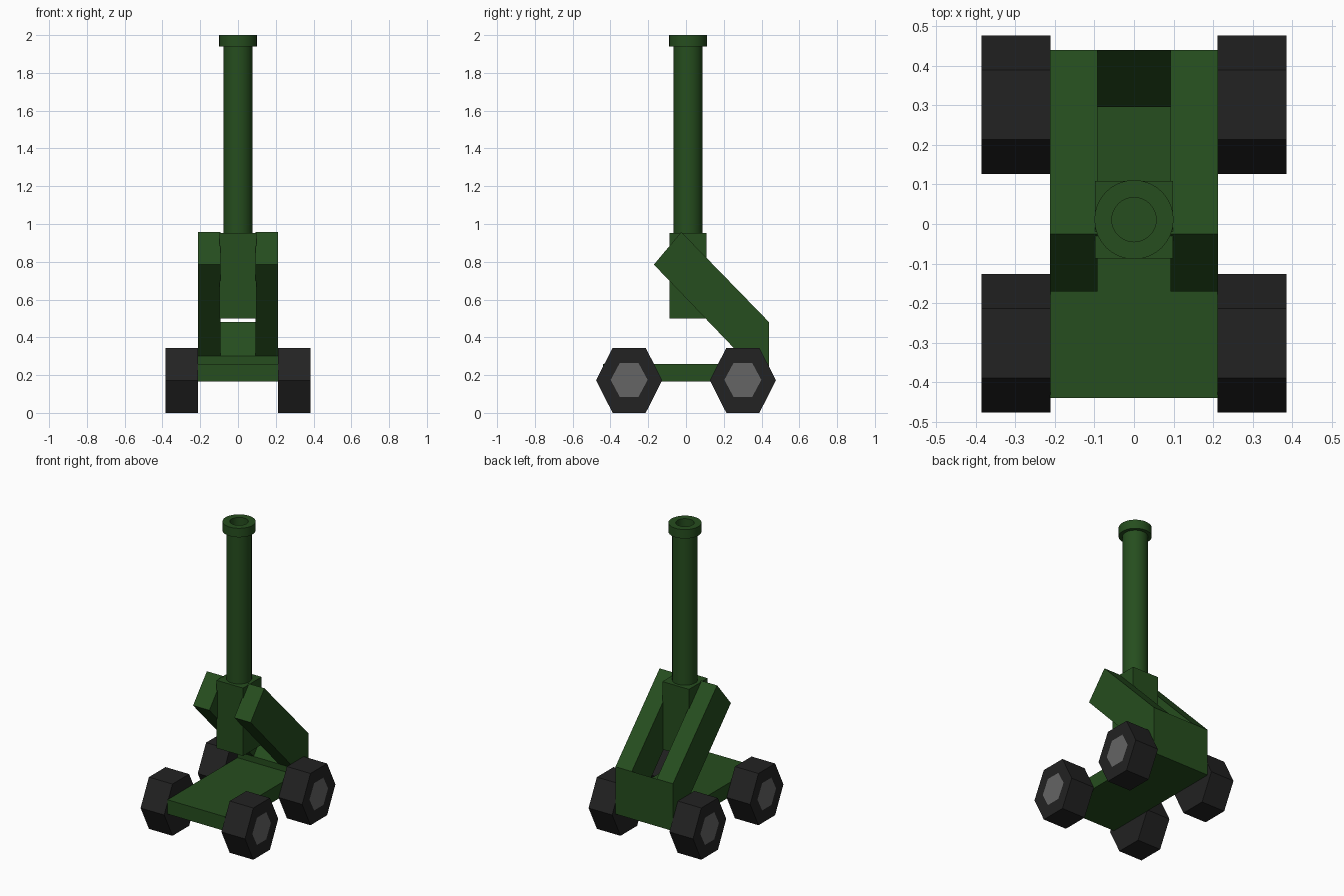
import bpy, bmesh
from math import sin, cos, pi, radians

if "Cube" in bpy.data.objects:
    bpy.data.objects.remove(bpy.data.objects["Cube"])


def material(name, r, g, b):
    m = bpy.data.materials.new(name)
    m.diffuse_color = (r, g, b, 1)
    m.use_nodes = True
    m.node_tree.nodes["Principled BSDF"].inputs["Base Color"].default_value = m.diffuse_color
    return m


GREEN = material("green_paint", 0.019, 0.075, 0.013)
BLACK = material("rubber", 0.016, 0.016, 0.016)
GREY = material("hub_grey", 0.13, 0.13, 0.13)


def finish(name, bm, *mats):
    bmesh.ops.recalc_face_normals(bm, faces=bm.faces[:])
    mesh = bpy.data.meshes.new(name)
    bm.to_mesh(mesh)
    bm.free()
    for m in mats:
        mesh.materials.append(m)
    ob = bpy.data.objects.new(name, mesh)
    bpy.context.collection.objects.link(ob)
    return ob


def prism(bm, profile, x0, x1):
    """Extrude a (y, z) profile along x; returns the end face at x1."""
    face = bm.faces.new([bm.verts.new((x0, y, z)) for y, z in profile])
    out = bmesh.ops.extrude_face_region(bm, geom=[face], use_keep_orig=True)["geom"]
    bmesh.ops.translate(bm, vec=(x1 - x0, 0, 0),
                        verts=[v for v in out if isinstance(v, bmesh.types.BMVert)])
    return next(f for f in out if isinstance(f, bmesh.types.BMFace))


# Chassis plate with raised, sloped rear block
bm = bmesh.new()
prism(bm, [(-0.44, 0.165), (0.44, 0.165), (0.44, 0.48),
           (0.295, 0.30), (0.295, 0.26), (-0.44, 0.26)], -0.212, 0.212)
finish("chassis", bm, GREEN)

# Slanted arms and hexagonal wheels, left and right
for side, s in (("left", -1), ("right", 1)):
    bm = bmesh.new()
    prism(bm, [(0.44, 0.48), (-0.025, 0.958), (-0.17, 0.785), (0.295, 0.30)],
          s * 0.092, s * 0.212)
    finish("arm_" + side, bm, GREEN)

    for end, cy in (("front", -0.301), ("rear", 0.301)):
        bm = bmesh.new()
        hexagon = [(cy + 0.175 * cos(i * pi / 3), 0.1725 + 0.199 * sin(i * pi / 3))
                   for i in range(6)]
        cap = prism(bm, hexagon, s * 0.211, s * 0.385)
        # Hub is an inset of the outer face
        bmesh.ops.inset_individual(bm, faces=[cap], thickness=0.07)
        for v in cap.verts:
            i = min(range(6), key=lambda k: (v.co.y - hexagon[k][0]) ** 2
                    + (v.co.z - hexagon[k][1]) ** 2)
            v.co.y = cy + 0.098 * cos(i * pi / 3)
            v.co.z = 0.1745 + 0.105 * sin(i * pi / 3)
        cap.material_index = 1
        finish(f"wheel_{end}_{side}", bm, BLACK, GREY)

# Breech block between the arms
CY = 0.011
bm = bmesh.new()
prism(bm, [(CY - 0.098, 0.50), (CY + 0.098, 0.50),
           (CY + 0.098, 0.952), (CY - 0.098, 0.952)], -0.098, 0.098)
finish("breech_block", bm, GREEN)

# Barrel with muzzle ring and bore, revolved about z
bm = bmesh.new()
N = 32
profile = [(0.077, 0.94), (0.077, 1.94), (0.1, 1.94), (0.1, 2.0), (0.056, 2.0), (0.056, 1.6)]
rings = [[bm.verts.new((r * cos(2 * pi * i / N), CY + r * sin(2 * pi * i / N), z))
          for i in range(N)] for r, z in profile]
for a, b in zip(rings, rings[1:]):
    for i in range(N):
        j = (i + 1) % N
        bm.faces.new((a[i], a[j], b[j], b[i]))
bm.faces.new(rings[0])
bm.faces.new(rings[-1])
barrel = finish("barrel", bm, GREEN)
bpy.context.view_layer.objects.active = barrel
barrel.select_set(True)
bpy.ops.object.shade_smooth_by_angle(angle=radians(30))
